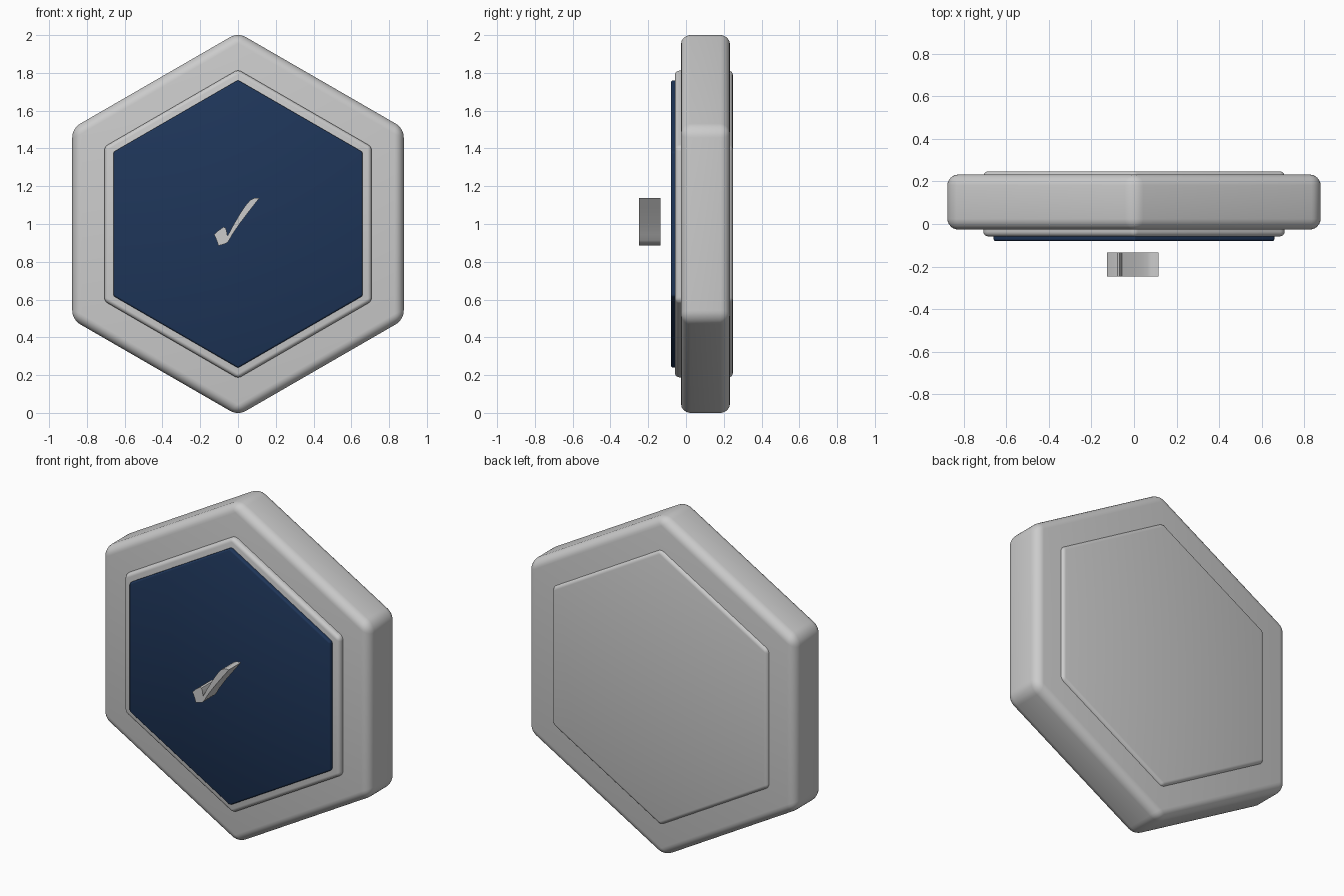
import bpy, bmesh, math

if "Cube" in bpy.data.objects:
    bpy.data.objects.remove(bpy.data.objects["Cube"])


def extrude_profile(name, points, y0, y1, bevel=0.0, segments=5):
    """Solid prism from an (x, z) outline, running from y0 to y1."""
    bm = bmesh.new()
    face = bm.faces.new([bm.verts.new((x, y0, z)) for x, z in points])
    ext = bmesh.ops.extrude_face_region(bm, geom=[face])
    verts = [v for v in ext["geom"] if isinstance(v, bmesh.types.BMVert)]
    bmesh.ops.translate(bm, verts=verts, vec=(0, y1 - y0, 0))
    bmesh.ops.recalc_face_normals(bm, faces=bm.faces[:])
    if bevel:
        bmesh.ops.bevel(bm, geom=bm.edges[:], offset=bevel, segments=segments,
                        profile=0.5, affect='EDGES', clamp_overlap=True)
    mesh = bpy.data.meshes.new(name)
    bm.to_mesh(mesh)
    bm.free()
    obj = bpy.data.objects.new(name, mesh)
    bpy.context.collection.objects.link(obj)
    bpy.ops.object.select_all(action='DESELECT')
    obj.select_set(True)
    bpy.context.view_layer.objects.active = obj
    bpy.ops.object.shade_smooth_by_angle(angle=math.radians(30))
    return obj


def hexagon(flat):
    """Point-up hexagon around z = 1; flat is the centre-to-side distance."""
    r = flat / math.cos(math.pi / 6)
    return [(r * math.sin(k * math.pi / 3), 1 + r * math.cos(k * math.pi / 3))
            for k in range(6)]


# Rounded outer body
extrude_profile("outer_body", hexagon(0.8776), -0.026, 0.232, 0.05, 6)

# Inner plate: front rim and raised back panel
extrude_profile("inner_plate", hexagon(0.708), -0.058, 0.2475, 0.022)

# Dark blue front face
face = extrude_profile("front_panel", hexagon(0.66), -0.08, -0.03, 0.01, 3)
navy = bpy.data.materials.new("navy")
navy.diffuse_color = (0.013, 0.036, 0.1, 1)
navy.use_nodes = True
navy.node_tree.nodes["Principled BSDF"].inputs["Base Color"].default_value = navy.diffuse_color
face.data.materials.append(navy)

# Check mark floating in front
tick = [(-.126, .943), (-.105, .964), (-.078, .984), (-.067, .981), (-.061, .966),
        (-.056, .935), (-.03, .985), (.008, 1.05), (.04, 1.098), (.065, 1.127),
        (.085, 1.137), (.114, 1.138), (.07, 1.082), (.015, 1.01), (-.03, .945),
        (-.047, .914), (-.06, .899), (-.08, .891), (-.104, .885), (-.111, .91)]
extrude_profile("check_mark", tick, -0.2475, -0.134)
